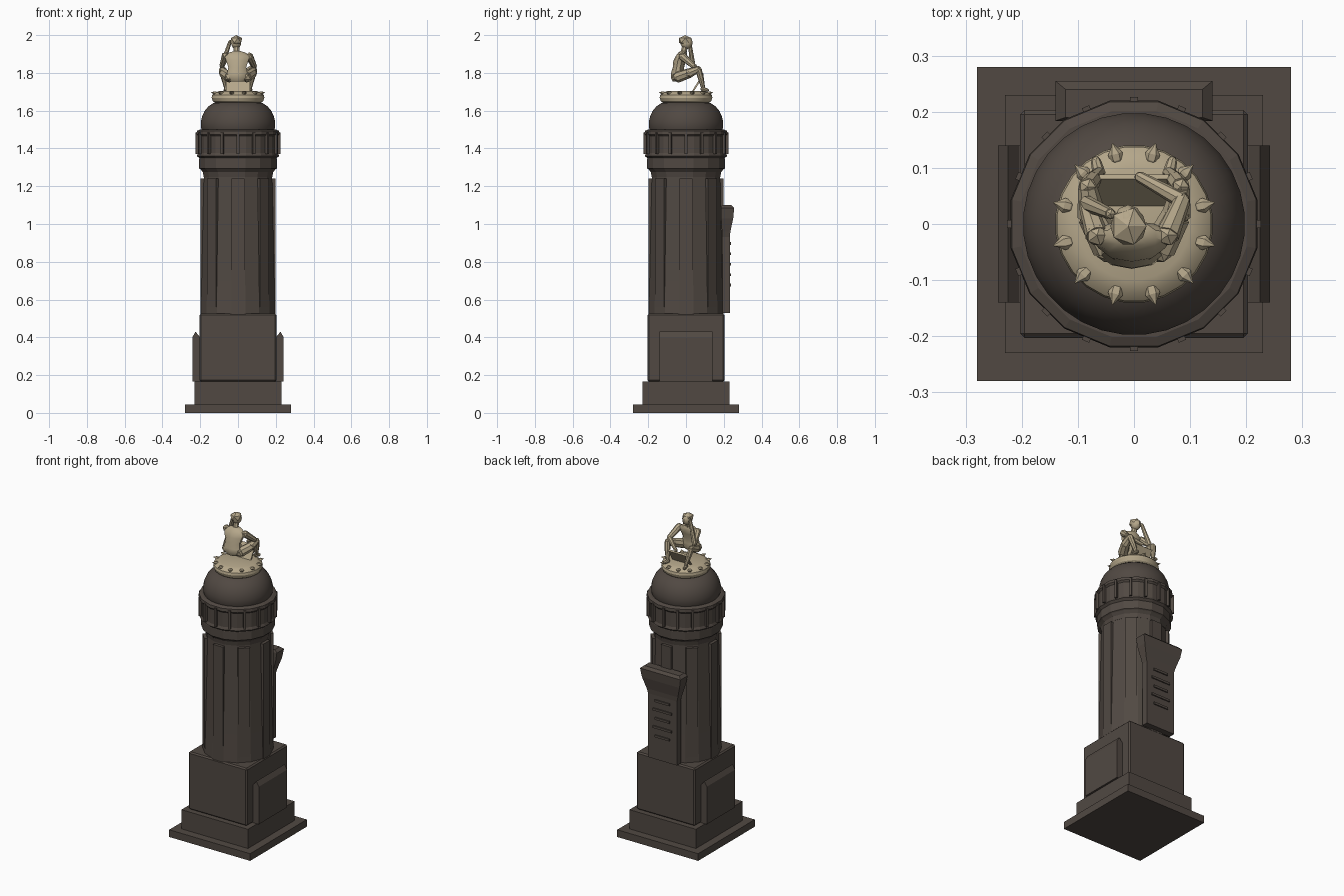
import bpy
import bmesh
from math import pi, sin, cos
from mathutils import Vector, Matrix

cube = bpy.data.objects.get("Cube")
if cube:
    bpy.data.objects.remove(cube, do_unlink=True)


def material(name, rgb):
    m = bpy.data.materials.new(name)
    m.use_nodes = True
    col = (*rgb, 1)
    m.diffuse_color = col
    bsdf = m.node_tree.nodes["Principled BSDF"]
    bsdf.inputs["Base Color"].default_value = col
    bsdf.inputs["Roughness"].default_value = 0.8
    return m


STONE = material("dark brown stone", (0.082, 0.066, 0.055))
CREAM = material("pale cream stone", (0.46, 0.385, 0.255))


def finish(name, bm, mat, smooth=None):
    bmesh.ops.recalc_face_normals(bm, faces=bm.faces)
    me = bpy.data.meshes.new(name)
    bm.to_mesh(me)
    bm.free()
    me.materials.append(mat)
    ob = bpy.data.objects.new(name, me)
    bpy.context.collection.objects.link(ob)
    if smooth:
        bpy.ops.object.select_all(action='DESELECT')
        ob.select_set(True)
        bpy.context.view_layer.objects.active = ob
        bpy.ops.object.shade_smooth_by_angle(angle=smooth)
    return ob


def add_box(bm, lo, hi, matrix=Matrix()):
    lo, hi = Vector(lo), Vector(hi)
    m = matrix @ Matrix.Translation((lo + hi) / 2) @ Matrix.Diagonal((*(hi - lo), 1))
    bmesh.ops.create_cube(bm, size=1, matrix=m)


def box(name, lo, hi, mat=STONE):
    bm = bmesh.new()
    add_box(bm, lo, hi)
    return finish(name, bm, mat)


def loft(bm, rings):
    """Bridge equal rings of points and cap both ends."""
    loops = [[bm.verts.new(p) for p in ring] for ring in rings]
    n = len(loops[0])
    for a, b in zip(loops, loops[1:]):
        for i in range(n):
            j = (i + 1) % n
            bm.faces.new((a[i], a[j], b[j], b[i]))
    bm.faces.new(loops[0])
    bm.faces.new(loops[-1])


def ellipse(cx, cy, z, rx, ry, n):
    turn = pi / n
    return [(cx + rx * cos(turn + 2 * pi * i / n),
             cy + ry * sin(turn + 2 * pi * i / n), z) for i in range(n)]


def lathe(name, profile, sides, mat=STONE, smooth=None):
    bm = bmesh.new()
    loft(bm, [ellipse(0, 0, z, r, r, sides) for r, z in profile])
    return finish(name, bm, mat, smooth)


def prism(name, profile, axis, half, mat=STONE):
    """Extrude an outward/height profile sideways along the given axis."""
    bm = bmesh.new()
    side = lambda u, z, w: (u, w, z) if axis == 'y' else (w, u, z)
    loft(bm, [[side(u, z, w) for u, z in profile] for w in (-half, half)])
    return finish(name, bm, mat)


def limb(bm, points, radii, sides=8):
    """Tapered segments with a ball at every joint."""
    points = [Vector(p) for p in points]
    for i, (p, r) in enumerate(zip(points, radii)):
        bmesh.ops.create_icosphere(bm, subdivisions=1, radius=r,
                                   matrix=Matrix.Translation(p))
        if i:
            q, d = points[i - 1], p - points[i - 1]
            m = Matrix.Translation((p + q) / 2) @ d.to_track_quat('Z', 'Y').to_matrix().to_4x4()
            bmesh.ops.create_cone(bm, cap_ends=True, segments=sides, radius1=radii[i - 1],
                                  radius2=r, depth=d.length, matrix=m)


# Stepped square pedestal
box("ground_slab", (-.28, -.28, 0), (.28, .28, .045))
box("plinth", (-.23, -.23, .045), (.23, .23, .165))
block = box("pedestal_block", (-.203, -.203, .165), (.203, .203, .525))
bevel = block.modifiers.new("soft_edges", 'BEVEL')
bevel.width = .008
bevel.segments = 1

# Slanted panels on both sides of the pedestal
for name, s in (("left_panel", 1), ("right_panel", -1)):
    outline = [(.195, .165), (.242, .165), (.242, .4), (.225, .43), (.205, .405), (.195, .4)]
    prism(name, [(s * u, z) for u, z in outline], 'y', .14)

# Faceted tapering shaft with eight upright strips
lathe("shaft", [(.201, .52), (.196, .7), (.184, 1.26)], 16)
bm = bmesh.new()
for k in range(8):
    low = .52 if k % 2 == 0 else .56
    add_box(bm, (.17, -.034, low), (.199, .034, 1.24), Matrix.Rotation(k * pi / 4, 4, 'Z'))
finish("shaft_strips", bm, STONE)

# Collar, toothed crown and dome
lathe("collar", [(.185, 1.25), (.19, 1.275), (.203, 1.29), (.21, 1.295), (.21, 1.345),
                 (.203, 1.36)], 16)
lathe("crown_ring", [(.205, 1.345), (.222, 1.36), (.215, 1.375), (.215, 1.465),
                     (.224, 1.475), (.222, 1.493), (.205, 1.5)], 16)
bm = bmesh.new()
for k in range(16):
    add_box(bm, (.2, -.007, 1.37), (.226, .007, 1.485), Matrix.Rotation(k * pi / 8, 4, 'Z'))
finish("crown_teeth", bm, STONE)
lathe("dome", [(.19, 1.49), (.197, 1.51), (.198, 1.54), (.191, 1.57), (.178, 1.598),
               (.158, 1.622), (.132, 1.64), (.1, 1.648)], 32, STONE, .7)

# Plaque on the back, with a flared cap and raised lines
box("plaque", (-.1, .192, .53), (.1, .232, .97))
bm = bmesh.new()
caps = [(.93, .1, .192, .232), (.96, .108, .19, .235), (1.03, .13, .186, .25),
        (1.085, .14, .184, .255), (1.1, .122, .19, .24)]
loft(bm, [[(-w, a, z), (w, a, z), (w, b, z), (-w, b, z)] for z, w, a, b in caps])
finish("plaque_cap", bm, STONE)
bm = bmesh.new()
for k in range(5):
    half = .065 if k % 2 else .05
    z = .67 + .055 * k
    add_box(bm, (-half, .228, z), (half, .239, z + .014))
finish("plaque_lines", bm, STONE)

# Round cream seat with a ring of leaves
lathe("statue_base", [(.118, 1.638), (.134, 1.65), (.141, 1.668), (.138, 1.682), (.124, 1.695),
                      (.1, 1.704)], 24, CREAM, .5)
bm = bmesh.new()
for k in range(12):
    spin = Matrix.Rotation((k + .5) * pi / 6, 4, 'Z')
    place = spin @ Matrix.Translation((.128, 0, 1.694)) @ Matrix.Rotation(-.15, 4, 'Y')
    leaf = [(-.02, .004), (-.01, .012), (.002, .013), (.012, .006), (.021, .001)]
    loft(bm, [[place @ Vector((x, w * cos(a * pi / 3), .7 * w * sin(a * pi / 3)))
               for a in range(6)] for x, w in leaf])
finish("base_leaves", bm, CREAM)

# Seated figure facing the back: body
bm = bmesh.new()
body = [(1.755, -.045, .04, .025), (1.775, -.045, .062, .035), (1.8, -.045, .056, .034),
        (1.83, -.04, .05, .03), (1.865, -.033, .062, .034), (1.89, -.024, .07, .03),
        (1.908, -.018, .045, .022), (1.915, -.014, .018, .015)]
loft(bm, [ellipse(-.004, cy, z, rx, ry, 10) for z, cy, rx, ry in body])
finish("torso", bm, CREAM, .6)

# Head with cap of hair
bm = bmesh.new()
limb(bm, [(-.006, -.014, 1.905), (-.009, -.005, 1.94)], [.017, .016])
bmesh.ops.create_uvsphere(bm, u_segments=10, v_segments=7, radius=1,
                          matrix=Matrix.Translation((-.01, .003, 1.96))
                          @ Matrix.Diagonal((.028, .032, .034, 1)))
finish("head", bm, CREAM, .6)
bm = bmesh.new()
bmesh.ops.create_icosphere(bm, subdivisions=1, radius=1,
                           matrix=Matrix.Translation((-.01, -.004, 1.972))
                           @ Matrix.Diagonal((.036, .038, .028, 1)))
finish("hair", bm, CREAM)

# Legs, spread at the knees
for name, s in (("left_leg", 1), ("right_leg", -1)):
    bm = bmesh.new()
    limb(bm, [(s * .045, -.042, 1.778), (s * .075, .015, 1.798), (s * .083, .066, 1.82)],
         [.03, .026, .017])
    limb(bm, [(s * .083, .066, 1.82), (s * .074, .078, 1.775), (s * .062, .092, 1.716)],
         [.017, .016, .01])
    limb(bm, [(s * .062, .088, 1.714), (s * .068, .113, 1.709)], [.012, .009])
    finish(name, bm, CREAM, .6)

# Arms: one rests on the board, one props the head
arms = {"left_arm": [(.06, -.02, 1.888), (.086, .042, 1.835), (.01, .084, 1.79)],
        "right_arm": [(-.066, -.02, 1.892), (-.084, .036, 1.84), (-.042, .018, 1.965)]}
for name, path in arms.items():
    bm = bmesh.new()
    limb(bm, path, [.021, .015, .01])
    finish(name, bm, CREAM, .6)

# Leaning board between the legs
prism("board", [(.03, 1.7), (.04, 1.7), (.088, 1.775), (.08, 1.782)], 'x', .064, CREAM)
